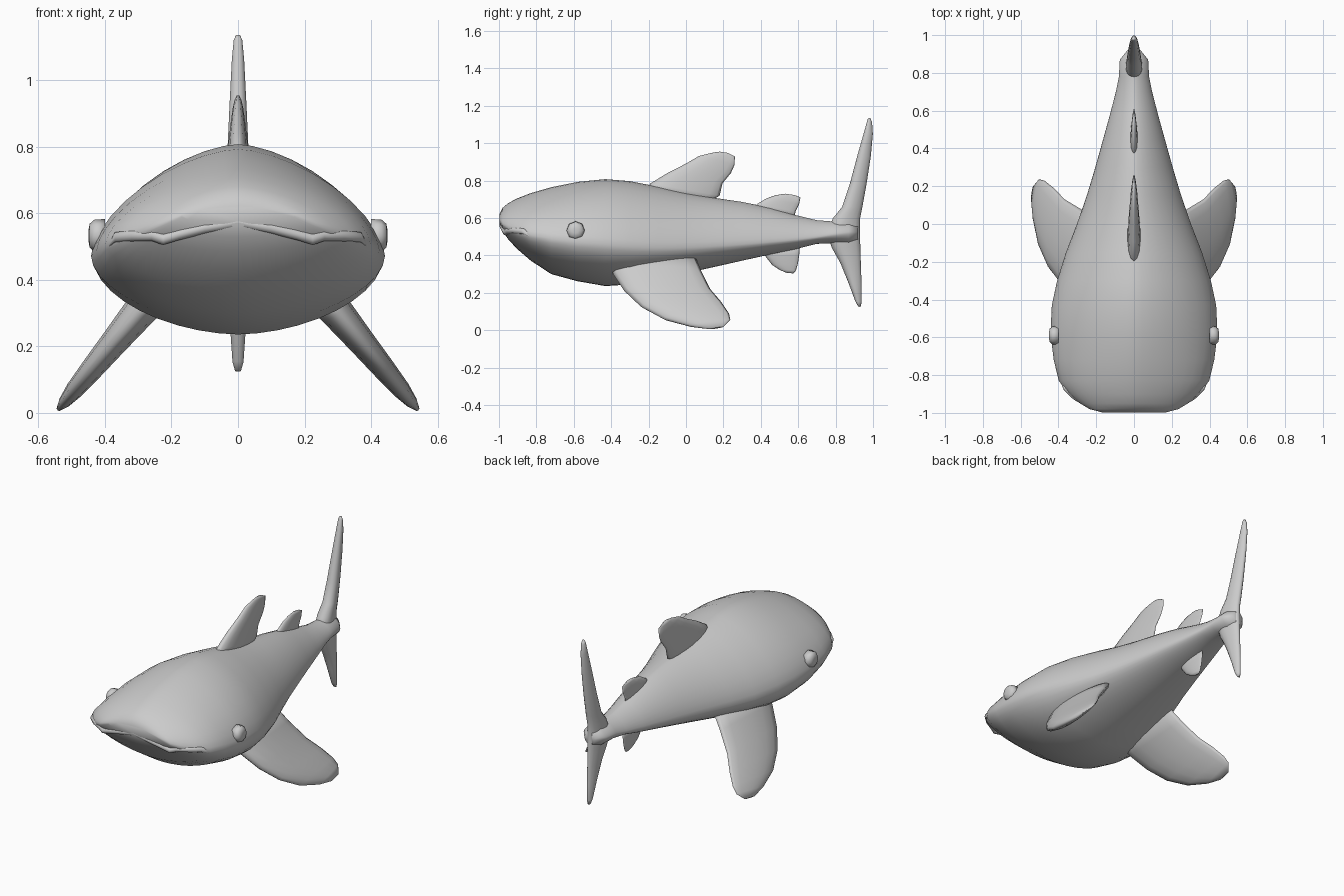
import bpy, bmesh
from math import cos, sin, pi, copysign
from mathutils import Vector


def loft(name, rings):
    """Skin closed rings of equal length and cap both ends."""
    bm = bmesh.new()
    rows = [[bm.verts.new(p) for p in ring] for ring in rings]
    n = len(rows[0])
    for a, b in zip(rows, rows[1:]):
        for i in range(n):
            j = (i + 1) % n
            bm.faces.new((a[i], a[j], b[j], b[i]))
    bm.faces.new(rows[0])
    bm.faces.new(rows[-1])
    bmesh.ops.recalc_face_normals(bm, faces=bm.faces)
    me = bpy.data.meshes.new(name)
    bm.to_mesh(me)
    bm.free()
    me.shade_smooth()
    ob = bpy.data.objects.new(name, me)
    bpy.context.collection.objects.link(ob)
    return ob


def power(v, e):
    return copysign(abs(v) ** e, v)


def mirror_x(ob):
    ob.modifiers.new("Mirror", "MIRROR").use_clip = False


def fin(name, stations, normal, place=lambda y, z: (0, y, z), steps=16):
    """Fin from (lead y, lead z, trail y, trail z, thickness) stations."""
    nrm = Vector(normal).normalized()
    rings = []
    for ly, lz, ty, tz, th in stations:
        a, b = Vector(place(ly, lz)), Vector(place(ty, tz))
        ring = []
        for k in range(steps):
            t = 2 * pi * k / steps
            u = (1 - cos(t)) / 2
            ring.append(a.lerp(b, u) + nrm * sin(t) * (1.15 - 0.5 * u) * th / 2)
        rings.append(ring)
    return loft(name, rings)


# Body: y, half width, top z, widest z, bottom z
sections = [
    (-0.997, 0.17, 0.622, 0.592, 0.568), (-0.98, 0.235, 0.655, 0.565, 0.53),
    (-0.95, 0.285, 0.68, 0.548, 0.485), (-0.90, 0.345, 0.706, 0.53, 0.432),
    (-0.83, 0.398, 0.733, 0.51, 0.372), (-0.72, 0.425, 0.765, 0.49, 0.30),
    (-0.58, 0.442, 0.793, 0.472, 0.262), (-0.43, 0.435, 0.808, 0.46, 0.236),
    (-0.30, 0.407, 0.797, 0.448, 0.245), (-0.15, 0.36, 0.768, 0.44, 0.275),
    (0.0, 0.302, 0.735, 0.442, 0.305), (0.15, 0.25, 0.708, 0.45, 0.338),
    (0.30, 0.205, 0.686, 0.46, 0.372), (0.45, 0.163, 0.655, 0.472, 0.405),
    (0.58, 0.127, 0.617, 0.483, 0.432), (0.70, 0.096, 0.588, 0.497, 0.462),
    (0.78, 0.08, 0.582, 0.51, 0.465), (0.87, 0.075, 0.58, 0.52, 0.46),
    (0.92, 0.035, 0.56, 0.52, 0.48)]
rings = []
for y, w, zt, zm, zb in sections:
    ring = []
    for k in range(40):
        c, s = cos(2 * pi * k / 40), sin(2 * pi * k / 40)
        e = 2 / 1.6 if s > 0 else 2 / 1.8
        h = zt - zm if s > 0 else zm - zb
        ring.append((w * power(c, e), y, zm + h * power(s, e)))
    rings.append(ring)
loft("body", rings)

# Upper lip over the wide mouth
lip_path = [(0, -0.982, 0.574), (0.1, -0.98, 0.556), (0.18, -0.97, 0.536),
            (0.225, -0.962, 0.522), (0.26, -0.947, 0.534), (0.32, -0.912, 0.533),
            (0.37, -0.867, 0.528), (0.388, -0.835, 0.505)]
lip_radius = [0.016, 0.017, 0.017, 0.017, 0.017, 0.017, 0.015, 0.006]
lip = loft("upper_lip", [
    [(x, y + r * cos(k * pi / 4), z + r * sin(k * pi / 4)) for k in range(8)]
    for (x, y, z), r in zip(lip_path, lip_radius)])
mirror_x(lip)

# Eyes: small raised domes
eye = loft("eyes", [
    [(x, -0.59 + r * cos(k * pi / 4), 0.533 + r * sin(k * pi / 4)) for k in range(8)]
    for x, r in ((0.40, 0.05), (0.432, 0.048), (0.446, 0.036), (0.45, 0.015))])
mirror_x(eye)

# Pectoral fins, splayed down and outward
pectoral = fin("pectoral_fins", [
    (-0.42, 0.40, 0.04, 0.42, 0.13), (-0.39, 0.30, 0.08, 0.32, 0.11),
    (-0.33, 0.21, 0.13, 0.22, 0.09), (-0.24, 0.125, 0.19, 0.15, 0.075),
    (-0.12, 0.06, 0.23, 0.09, 0.06), (0.02, 0.022, 0.237, 0.055, 0.04),
    (0.12, 0.008, 0.20, 0.018, 0.015)],
    (1, 0, 0.85), lambda y, z: (0.275 + (0.33 - z) * 0.83, y, z))
mirror_x(pectoral)

# Dorsal and anal fins
fin("front_dorsal_fin", [
    (-0.22, 0.74, 0.10, 0.67, 0.08), (-0.19, 0.785, 0.18, 0.72, 0.07),
    (-0.10, 0.84, 0.195, 0.785, 0.06), (0.0, 0.891, 0.24, 0.84, 0.047),
    (0.07, 0.932, 0.26, 0.885, 0.034), (0.13, 0.947, 0.261, 0.93, 0.022),
    (0.18, 0.955, 0.225, 0.948, 0.01)], (1, 0, 0))
fin("rear_dorsal_fin", [
    (0.35, 0.64, 0.58, 0.59, 0.045), (0.38, 0.675, 0.585, 0.635, 0.038),
    (0.43, 0.705, 0.605, 0.675, 0.03), (0.48, 0.722, 0.612, 0.71, 0.02),
    (0.53, 0.73, 0.58, 0.723, 0.01)], (1, 0, 0))
fin("anal_fin", [
    (0.39, 0.45, 0.61, 0.46, 0.045), (0.425, 0.395, 0.605, 0.40, 0.038),
    (0.46, 0.35, 0.598, 0.355, 0.03), (0.50, 0.323, 0.588, 0.32, 0.02),
    (0.54, 0.306, 0.575, 0.304, 0.01)], (1, 0, 0))

# Tall tail fin, bottom lobe to top lobe
fin("tail_fin", [
    (0.92, 0.128, 0.933, 0.124, 0.02), (0.905, 0.155, 0.939, 0.15, 0.036),
    (0.87, 0.25, 0.939, 0.24, 0.05), (0.825, 0.36, 0.935, 0.35, 0.066),
    (0.78, 0.44, 0.932, 0.45, 0.085), (0.755, 0.52, 0.929, 0.53, 0.10),
    (0.785, 0.598, 0.931, 0.60, 0.09), (0.835, 0.66, 0.943, 0.66, 0.08),
    (0.875, 0.78, 0.965, 0.78, 0.07), (0.915, 0.93, 0.988, 0.93, 0.055),
    (0.955, 1.07, 0.999, 1.05, 0.04), (0.97, 1.125, 0.995, 1.11, 0.028),
    (0.976, 1.136, 0.986, 1.134, 0.014)], (1, 0, 0))
